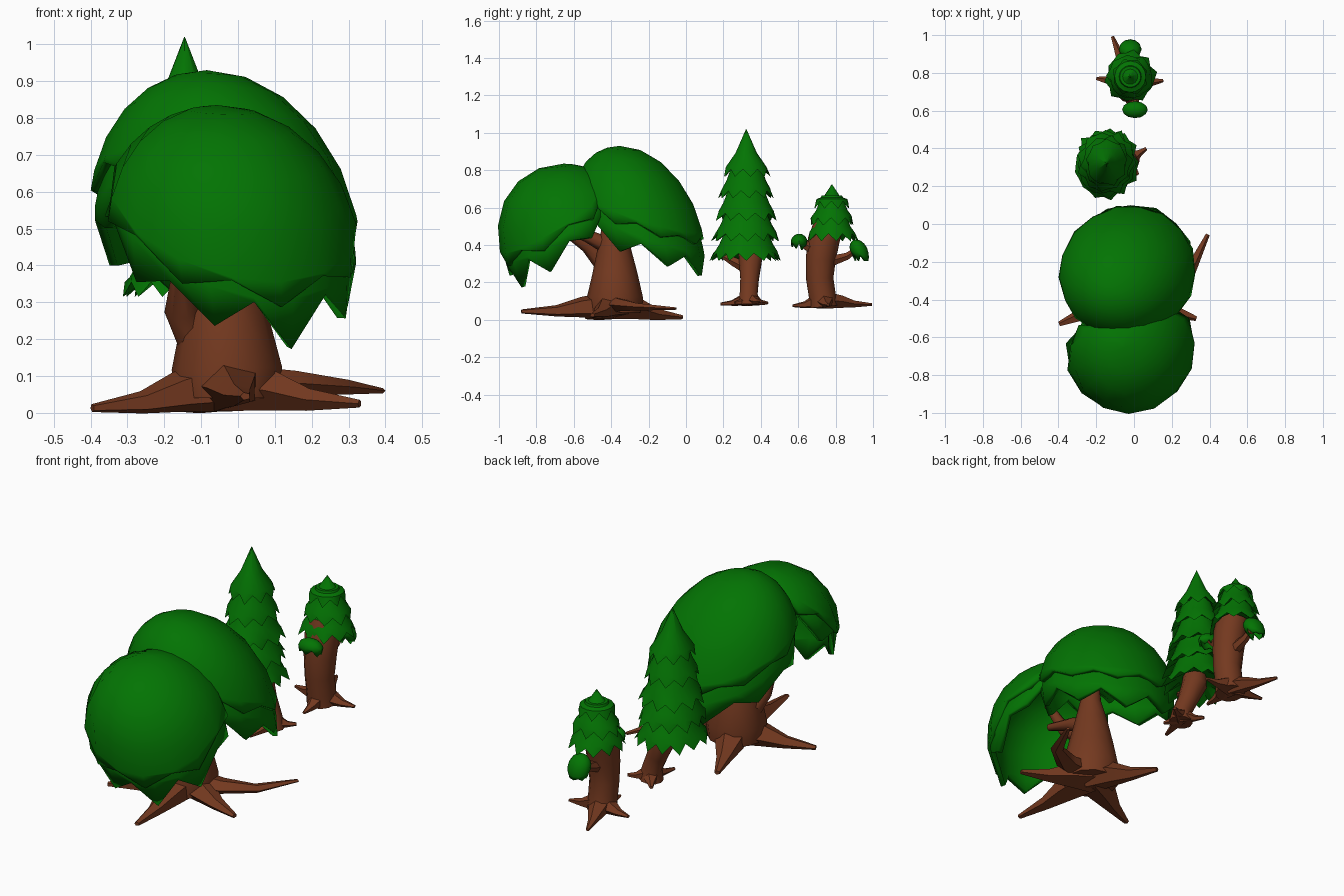
import bpy, bmesh, math, random
from mathutils import Vector

random.seed(4)
if "Cube" in bpy.data.objects:
    bpy.data.objects.remove(bpy.data.objects["Cube"])


def material(name, rgb):
    m = bpy.data.materials.new(name)
    m.use_nodes = True
    m.diffuse_color = (*rgb, 1)
    m.node_tree.nodes["Principled BSDF"].inputs["Base Color"].default_value = (*rgb, 1)
    return m


LEAF = material("leaf green", (0.001, 0.175, 0.001))
BARK = material("bark brown", (0.175, 0.041, 0.014))


def rings_object(name, rings, mat, cap_start=True, cap_end=True, angle=35, thickness=0):
    """Skin a list of equal-length point loops."""
    bm = bmesh.new()
    loops = [[bm.verts.new(p) for p in ring] for ring in rings]
    n = len(loops[0])
    for a, b in zip(loops, loops[1:]):
        for i in range(n):
            j = (i + 1) % n
            bm.faces.new((a[i], a[j], b[j], b[i]))
    if cap_start:
        bm.faces.new(loops[0])
    if cap_end:
        bm.faces.new(loops[-1])
    bmesh.ops.remove_doubles(bm, verts=bm.verts, dist=0.0005)
    bmesh.ops.recalc_face_normals(bm, faces=bm.faces)
    me = bpy.data.meshes.new(name)
    bm.to_mesh(me)
    bm.free()
    me.materials.append(mat)
    ob = bpy.data.objects.new(name, me)
    bpy.context.collection.objects.link(ob)
    if thickness:
        mod = ob.modifiers.new("thickness", 'SOLIDIFY')
        mod.thickness = thickness
        mod.offset = -1
    bpy.ops.object.select_all(action='DESELECT')
    bpy.context.view_layer.objects.active = ob
    ob.select_set(True)
    bpy.ops.object.shade_smooth_by_angle(angle=math.radians(angle))
    return ob


def tube(name, path, radii, sides=8, squash=1.0, angle=55):
    """Tapered limb that follows a path."""
    pts = [Vector(p) for p in path]
    steep = abs((pts[-1] - pts[0]).normalized().z) > 0.8
    ref = Vector((0, 1, 0)) if steep else Vector((0, 0, 1))
    rings = []
    for i, (p, r) in enumerate(zip(pts, radii)):
        d = (pts[min(i + 1, len(pts) - 1)] - pts[max(i - 1, 0)]).normalized()
        u = d.cross(ref).normalized()
        v = u.cross(d)
        rings.append([p + u * r * math.cos(k * math.tau / sides)
                      + v * r * squash * math.sin(k * math.tau / sides) for k in range(sides)])
    return rings_object(name, rings, BARK, angle=angle)


def roots(name, centre, tips, r, tip_r):
    """Flared roots that thin out quickly towards their tips."""
    c = Vector(centre)
    for i, tip in enumerate(tips):
        t = Vector(tip)
        near, mid = c.lerp(t, 0.35), c.lerp(t, 0.62)
        mid.z -= r * 0.1
        tube(f"{name}_{i + 1}", [c, near, mid, t], [r, r * 0.72, r * 0.4, tip_r], 5, 0.8, 35)


def dome(name, centre, radius, lean, rim, teeth, depth, thickness=0.025):
    """Leaning leafy cap, cut along a sloping zigzag rim."""
    n, steps = teeth * 2, 6
    cx, cy, cz = centre
    rx, ry, rz = radius
    jag = [depth * random.uniform(0.6, 1.3) for _ in range(teeth)]
    rings = []
    for s in range(steps + 1):
        ring = []
        for i in range(n):
            a = i * math.tau / n
            low = rim[0] + rim[1] * math.cos(a) + rim[2] * math.sin(a)
            if s == steps:
                low += jag[i // 2] * (-1 if i % 2 else 1)
            else:
                low += depth * 1.5
            end = math.acos(max(-0.95, min(0.95, (low - cz) / rz)))
            phi = end * min(1, s / (steps - 1))
            out = math.sin(phi)
            if phi > math.pi / 2:
                out = 1 - (1 - out) * 0.4
            h = math.cos(phi)
            ring.append((cx + rx * out * math.cos(a) + lean[0] * h,
                         cy + ry * out * math.sin(a) + lean[1] * h, cz + rz * h))
        rings.append(ring)
    return rings_object(name, rings, LEAF, False, False, 40, thickness)


def tier(name, centre, top_z, low_z, top_r, r, teeth, stretch=1.0):
    """Conical skirt of needles with pointed drooping tips."""
    n = teeth * 2
    drop = top_z - low_z
    tooth = min(0.04, drop * 0.3)
    spin = random.random()
    wob = [random.uniform(0.93, 1.06) for _ in range(n)]
    mid_r = top_r + (r - top_r) * 0.45
    rings = []
    for rad, z, zig in ((top_r, top_z, 0), (mid_r, low_z + drop * 0.5, 0),
                        (r * 0.87, low_z + tooth * 1.3, 0), (r, low_z, 1), (r * 0.5, low_z + tooth * 1.6, 0)):
        ring = []
        for i in range(n):
            a = (i + spin) * math.tau / n
            q = rad * (wob[i] if zig else 1) * (0.9 if zig and i % 2 else 1)
            ring.append((centre[0] + q * math.cos(a), centre[1] + q * stretch * math.sin(a),
                         z + (tooth if zig and i % 2 else 0)))
        rings.append(ring)
    return rings_object(name, rings, LEAF, True, True, 40)


def needles(name, centre, apex, skirts, teeth, stretch):
    """Stack of skirts, each one tucked under the skirt above."""
    top, top_r = apex, 0.001
    for k, (low, r) in enumerate(skirts):
        tier(f"{name}_{k + 1}", centre, top, low, top_r, r, teeth + k, stretch)
        top, top_r = low + 0.07, r * 0.58


# Large spreading tree: trunk, branches and roots
tube("large_trunk", [(-0.03, -0.38, 0.04), (-0.03, -0.38, 0.12), (-0.035, -0.38, 0.25),
                     (-0.04, -0.385, 0.4), (-0.04, -0.39, 0.52), (-0.04, -0.38, 0.7)],
     [0.14, 0.15, 0.12, 0.085, 0.055, 0.03], 12)
tube("large_branch_front", [(-0.1, -0.38, 0.16), (-0.15, -0.43, 0.28), (-0.13, -0.52, 0.4),
                            (-0.09, -0.66, 0.5), (-0.05, -0.74, 0.66)],
     [0.05, 0.05, 0.045, 0.035, 0.02], 7)
tube("large_branch_side", [(-0.04, -0.39, 0.38), (-0.03, -0.53, 0.45), (-0.02, -0.69, 0.5)],
     [0.05, 0.035, 0.02], 7)
roots("large_root", (-0.03, -0.38, 0.08),
      [(-0.395, -0.53, 0.013), (0.33, -0.5, 0.025), (0.02, -0.88, 0.045), (-0.17, -0.02, 0.014)], 0.1, 0.014)
tube("large_bent_root", [(-0.02, -0.38, 0.08), (0.15, -0.35, 0.08), (0.29, -0.26, 0.07), (0.39, -0.055, 0.06)],
     [0.09, 0.06, 0.035, 0.012], 5, 0.6, 35)

# Large tree: two leafy caps, each an outer cap over a longer inner skirt
dome("rear_canopy_outer", (-0.035, -0.255, 0.48), (0.365, 0.345, 0.45), (-0.05, -0.1), (0.56, -0.06, -0.12), 9, 0.025)
dome("rear_canopy_skirt", (-0.035, -0.255, 0.47), (0.35, 0.33, 0.425), (-0.05, -0.1), (0.43, -0.06, -0.13), 8, 0.05)
dome("front_canopy_outer", (-0.025, -0.625, 0.45), (0.355, 0.38, 0.385), (-0.03, -0.03), (0.56, -0.08, 0.23), 8, 0.025)
dome("front_canopy_skirt", (-0.025, -0.625, 0.44), (0.34, 0.365, 0.365), (-0.03, -0.03), (0.48, -0.09, 0.23), 9, 0.05)

# Tall pine: leaning trunk, stub branch, roots and five skirts
tube("tall_trunk", [(-0.03, 0.335, 0.08), (-0.035, 0.335, 0.14), (-0.07, 0.34, 0.22),
                    (-0.11, 0.345, 0.32), (-0.145, 0.32, 0.5)],
     [0.06, 0.05, 0.052, 0.065, 0.05], 10)
tube("tall_branch", [(-0.1, 0.32, 0.28), (-0.12, 0.25, 0.315), (-0.13, 0.2, 0.34)],
     [0.035, 0.026, 0.015], 6)
roots("tall_root", (-0.03, 0.34, 0.11),
      [(0.065, 0.4, 0.1), (-0.06, 0.185, 0.085), (-0.1, 0.435, 0.09), (0.02, 0.26, 0.09)], 0.048, 0.01)
needles("tall_needles", (-0.145, 0.322), 1.02,
        [(0.765, 0.112), (0.65, 0.133), (0.53, 0.152), (0.42, 0.164), (0.315, 0.172)], 9, 1.12)

# Small pine: stout curved trunk, branches, roots and three skirts
tube("small_trunk", [(-0.02, 0.735, 0.07), (-0.02, 0.73, 0.12), (-0.02, 0.715, 0.22),
                     (-0.02, 0.72, 0.32), (-0.02, 0.735, 0.42), (-0.02, 0.76, 0.5)],
     [0.075, 0.072, 0.073, 0.08, 0.085, 0.08], 12)
tube("small_branch_back", [(-0.02, 0.76, 0.31), (-0.02, 0.86, 0.34), (-0.02, 0.92, 0.38)],
     [0.035, 0.022, 0.014], 6)
tube("small_branch_front", [(-0.01, 0.71, 0.37), (0.0, 0.64, 0.4), (0.0, 0.6, 0.43)],
     [0.04, 0.027, 0.015], 6)
roots("small_root", (-0.02, 0.74, 0.105),
      [(-0.115, 0.993, 0.082), (-0.2, 0.77, 0.09), (0.155, 0.76, 0.08), (-0.01, 0.57, 0.075)], 0.06, 0.009)
needles("small_needles", (-0.02, 0.78), 0.725, [(0.595, 0.095), (0.505, 0.122), (0.42, 0.138)], 8, 1.0)

# Small leaf clumps on the side branches
dome("back_leaf_clump", (-0.02, 0.925, 0.37), (0.06, 0.048, 0.06), (0, -0.015), (0.32, 0, -0.02), 6, 0.022, 0.01)
dome("front_leaf_clump", (0.005, 0.605, 0.415), (0.068, 0.045, 0.045), (0, 0), (0.395, 0, -0.005), 6, 0.016, 0.01)
